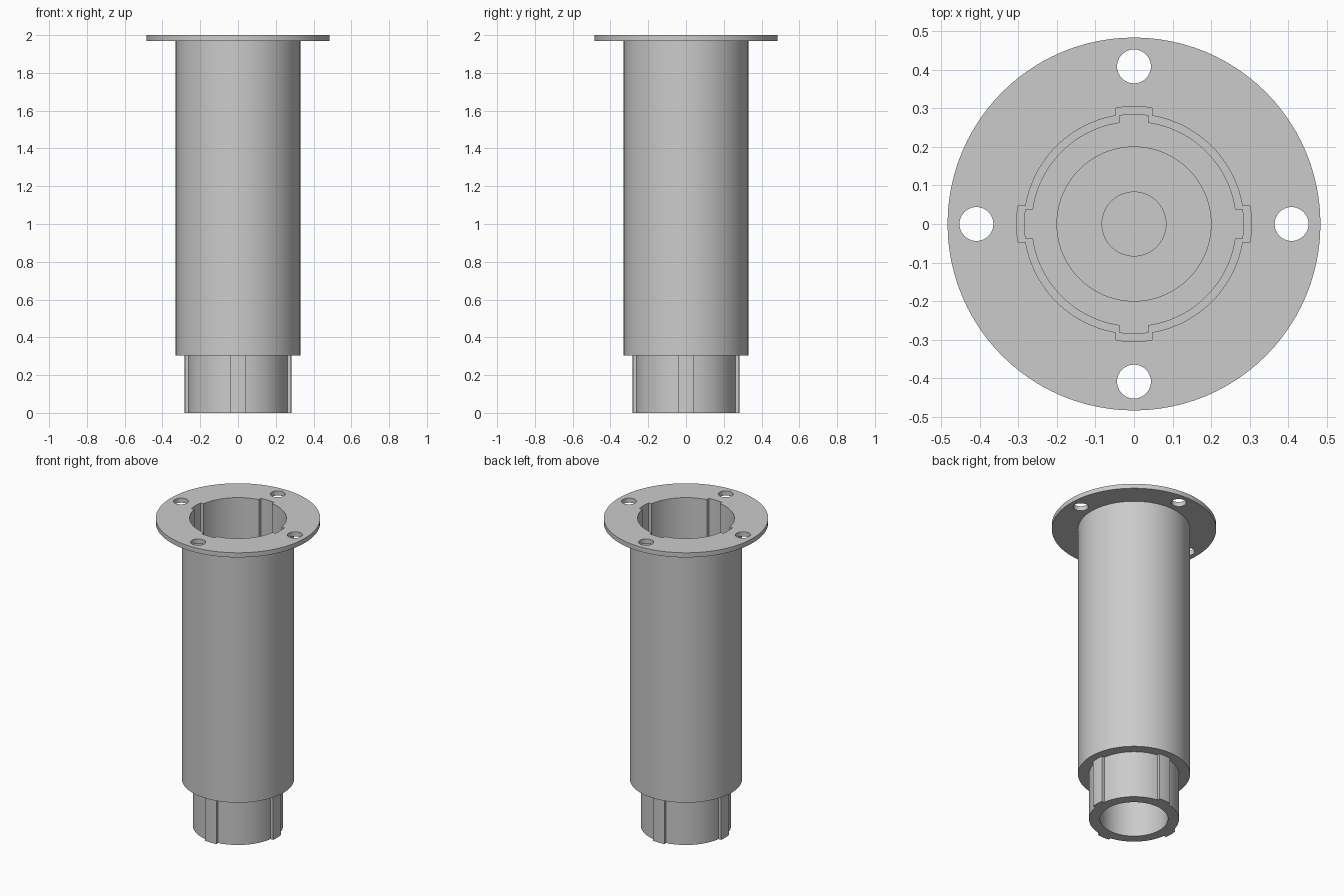
import bpy, bmesh
from math import sin, cos, asin, sqrt, pi

cube = bpy.data.objects.get("Cube")
if cube:
    bpy.data.objects.remove(cube, do_unlink=True)

grey = bpy.data.materials.new("plain_grey")
grey.use_nodes = True
GREY = (0.6, 0.6, 0.6, 1)
grey.diffuse_color = GREY
grey.node_tree.nodes["Principled BSDF"].inputs["Base Color"].default_value = GREY


def outline(r, key_r=None, half=0.0, arc=24):
    """Circle of radius r, optionally with four square-sided keys."""
    pts = []
    a = asin(half / r)
    for q in range(4):
        base = q * pi / 2
        if key_r:
            k = asin(half / key_r)
            tips = [-k, -k / 2, 0, k / 2, k]
            pts += [(key_r * cos(base + t), key_r * sin(base + t)) for t in tips]
        start, end = base + a, base + pi / 2 - a
        count = arc + 1 if key_r else arc
        for i in range(count):
            t = start + (end - start) * i / arc
            pts.append((r * cos(t), r * sin(t)))
    return pts


def prism(name, pts, z0, z1, centre=(0, 0)):
    bm = bmesh.new()
    face = bm.faces.new([bm.verts.new((x + centre[0], y + centre[1], z0)) for x, y in pts])
    top = bmesh.ops.extrude_face_region(bm, geom=[face])["geom"]
    bmesh.ops.translate(bm, vec=(0, 0, z1 - z0),
                        verts=[v for v in top if isinstance(v, bmesh.types.BMVert)])
    bmesh.ops.recalc_face_normals(bm, faces=bm.faces)
    mesh = bpy.data.meshes.new(name)
    bm.to_mesh(mesh)
    bm.free()
    mesh.materials.append(grey)
    ob = bpy.data.objects.new(name, mesh)
    bpy.context.collection.objects.link(ob)
    return ob


def combine(target, tool, operation):
    mod = target.modifiers.new(operation.lower(), 'BOOLEAN')
    mod.operation = operation
    mod.solver = 'EXACT'
    mod.object = tool
    bpy.context.view_layer.objects.active = target
    bpy.ops.object.modifier_apply(modifier=mod.name)
    bpy.data.objects.remove(tool, do_unlink=True)


# Main tube, mounting flange and keyed spigot
body = prism("flanged_tube", outline(0.33), 0.305, 1.985)
combine(body, prism("flange", outline(0.484), 1.97, 2.0), 'UNION')
combine(body, prism("keyed_spigot", outline(0.265, 0.283, 0.04), 0, 0.5), 'UNION')

# Keyed socket at the top, stepping in to a narrower seat
combine(body, prism("socket", outline(0.285, 0.305, 0.047), 1.68, 2.1), 'DIFFERENCE')
combine(body, prism("seat", outline(0.265, 0.284, 0.038), 1.64, 1.75), 'DIFFERENCE')

# Long upper bore with a centre recess, and the open bore below
combine(body, prism("upper_bore", outline(0.2), 0.4, 1.7), 'DIFFERENCE')
combine(body, prism("centre_recess", outline(0.083, arc=12), 0.36, 0.5), 'DIFFERENCE')
combine(body, prism("lower_bore", outline(0.2), -0.1, 0.3), 'DIFFERENCE')

# Four bolt holes
for q in range(4):
    spot = (0.409 * cos(q * pi / 2), 0.409 * sin(q * pi / 2))
    combine(body, prism("bolt_hole", outline(0.044, arc=10), 1.9, 2.1, spot), 'DIFFERENCE')

bpy.ops.object.select_all(action='DESELECT')
body.select_set(True)
bpy.context.view_layer.objects.active = body
bpy.ops.object.shade_smooth_by_angle(angle=pi / 6)
